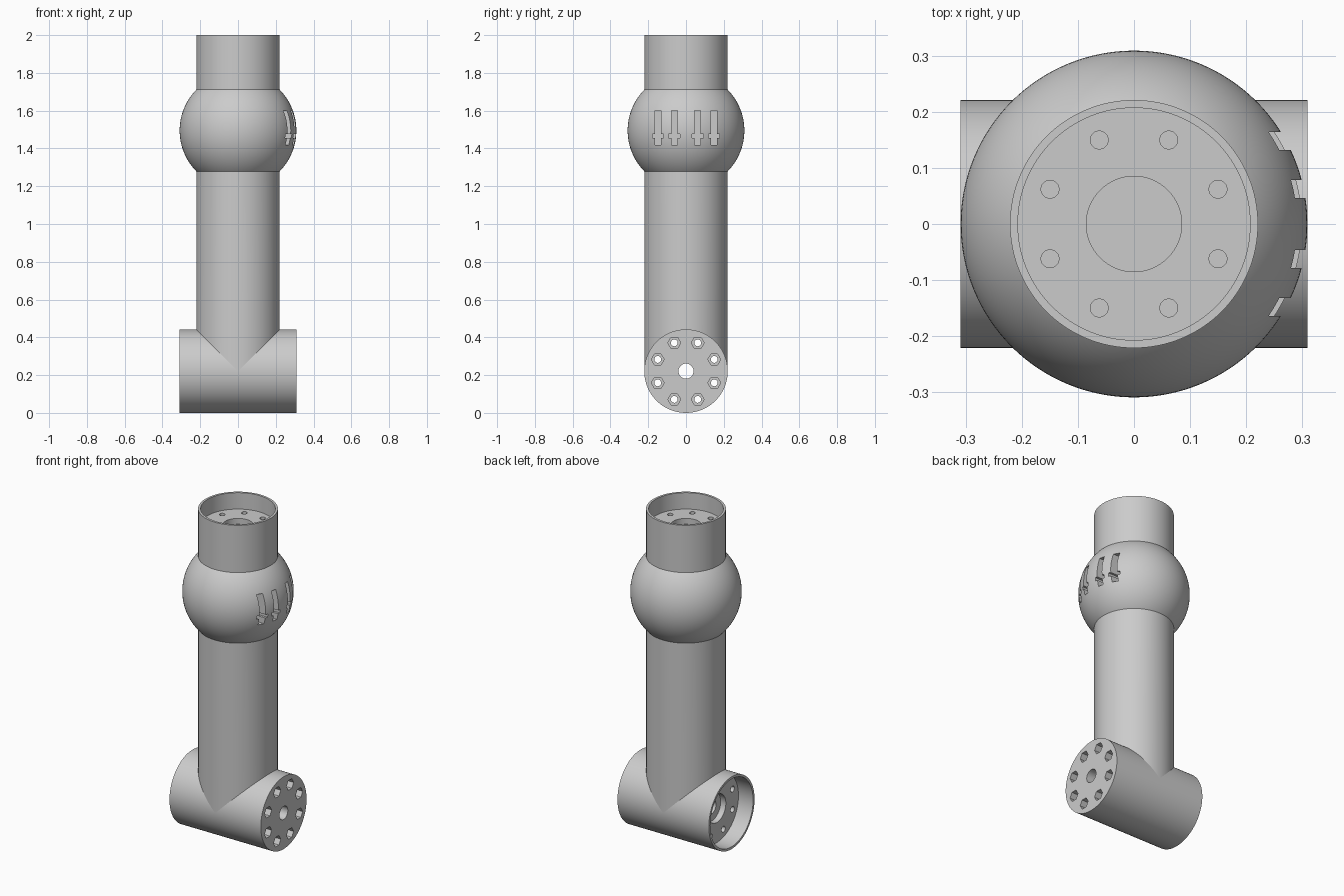
import bpy, bmesh
from math import pi, sin, cos, radians
from mathutils import Matrix, Vector

default = bpy.data.objects.get("Cube")
if default:
    bpy.data.objects.remove(default, do_unlink=True)

R = 0.221          # tube radius
BALL = 0.309       # ball radius, also half the base length
BALL_Z = 1.495
RING = 0.162       # bolt circle radius
SEG = 128
BOLTS = [radians(22.5 + 45 * k) for k in range(8)]

grey = bpy.data.materials.new("light_grey")
grey.use_nodes = True
grey.diffuse_color = (0.6, 0.6, 0.6, 1)
grey.node_tree.nodes["Principled BSDF"].inputs["Base Color"].default_value = (0.6, 0.6, 0.6, 1)


def make(name, bm):
    bmesh.ops.recalc_face_normals(bm, faces=bm.faces)
    mesh = bpy.data.meshes.new(name)
    bm.to_mesh(mesh)
    bm.free()
    mesh.materials.append(grey)
    obj = bpy.data.objects.new(name, mesh)
    bpy.context.collection.objects.link(obj)
    return obj


def cylinder(name, radius, start, end, axis="z", a=0, b=0, seg=SEG, caps=True):
    """Cylinder along z at (x=a, y=b), or along x at (y=a, z=b)."""
    mid = (start + end) / 2
    if axis == "z":
        matrix = Matrix.Translation((a, b, mid))
    else:
        matrix = Matrix.Translation((mid, a, b)) @ Matrix.Rotation(pi / 2, 4, "Y")
    bm = bmesh.new()
    bmesh.ops.create_cone(bm, cap_ends=caps, segments=seg, radius1=radius,
                          radius2=radius, depth=end - start, matrix=matrix)
    return make(name, bm)


def box(name, low, high):
    low, high = Vector(low), Vector(high)
    matrix = Matrix.Translation((low + high) / 2) @ Matrix.Diagonal((high - low).to_4d())
    matrix[3][3] = 1
    bm = bmesh.new()
    bmesh.ops.create_cube(bm, size=1, matrix=matrix)
    return make(name, bm)


def cut(obj, cutters):
    bpy.context.view_layer.objects.active = obj
    for cutter in cutters:
        mod = obj.modifiers.new("cut", "BOOLEAN")
        mod.operation = "DIFFERENCE"
        mod.solver = "EXACT"
        mod.object = cutter
        bpy.ops.object.modifier_apply(modifier=mod.name)
        bpy.data.objects.remove(cutter, do_unlink=True)


def smooth(obj):
    bpy.ops.object.select_all(action="DESELECT")
    obj.select_set(True)
    bpy.context.view_layer.objects.active = obj
    bpy.ops.object.shade_smooth_by_angle(angle=radians(30))


# Horizontal base: open cup on the right end, nut pockets on the left end
base = cylinder("base_joint", R, -BALL, BALL, "x", 0, R)
cutters = [cylinder("recess", 0.207, -0.4, -0.21, "x", 0, R),
           cylinder("counterbore", 0.085, -0.25, -0.175, "x", 0, R, 64),
           cylinder("centre_hole", 0.04, -0.3, 0.4, "x", 0, R, 48)]
for t in BOLTS:
    y, z = RING * cos(t), R + RING * sin(t)
    cutters.append(cylinder("bolt_hole", 0.018, -0.3, 0.4, "x", y, z, 24))
    cutters.append(cylinder("nut_pocket", 0.034, BALL - 0.06, 0.4, "x", y, z, 6))
cut(base, cutters)

# Column whose lower edge is mitred to meet the base tube
column = cylinder("column", R, 0, 1.3, caps=False)
for v in column.data.vertices:
    if v.co.z < 0.5:
        v.co.z = R + abs(v.co.x)

# Ball joint with bolt slots and nut slots opening on its left side
bm = bmesh.new()
bmesh.ops.create_uvsphere(bm, u_segments=SEG, v_segments=64, radius=BALL,
                          matrix=Matrix.Translation((0, 0, BALL_Z)))
ball = make("ball_joint", bm)
cutters = []
for x, y in ((0.062, 0.148), (0.15, 0.062)):
    for side in (-1, 1):
        c = y * side
        cutters.append(box("bolt_slot", (x, c - 0.016, 1.418), (0.4, c + 0.016, 1.6)))
        cutters.append(box("nut_slot", (x, c - 0.03, 1.455), (0.4, c + 0.03, 1.476)))
cut(ball, cutters)

# Upper collar: open cup with a drilled floor
collar = cylinder("upper_collar", R, 1.69, 2)
cutters = [cylinder("recess", 0.207, 1.9, 2.1),
           cylinder("counterbore", 0.085, 1.865, 1.95, seg=64)]
for t in BOLTS:
    cutters.append(cylinder("bolt_hole", 0.016, 1.82, 1.95, "z",
                            RING * cos(t), RING * sin(t), 24))
cut(collar, cutters)

for part in (base, column, ball, collar):
    smooth(part)
